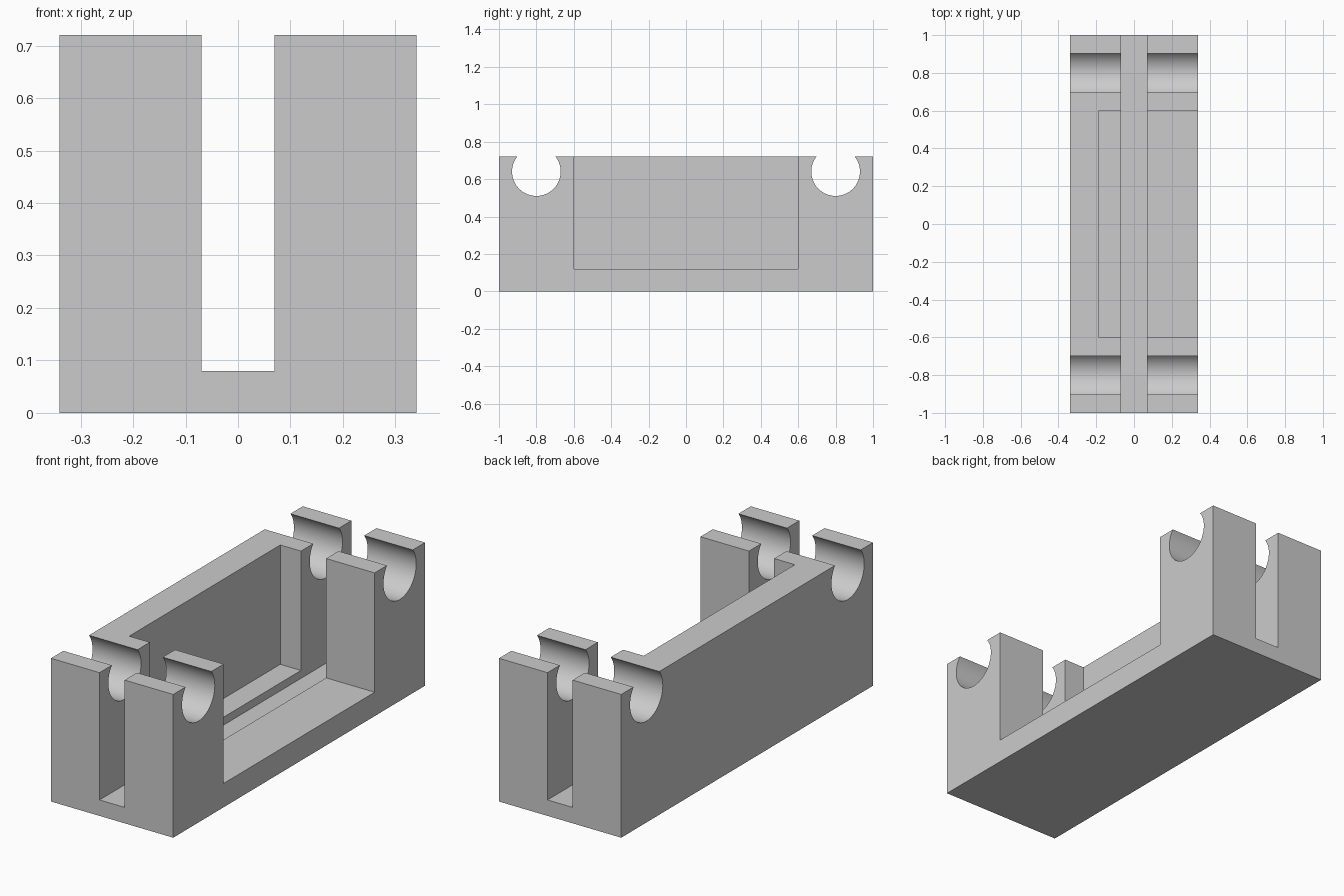
import bpy
import math

if "Cube" in bpy.data.objects:
    bpy.data.objects.remove(bpy.data.objects["Cube"])

HALF_X, HALF_Y, TOP = 0.34, 1.0, 0.72

grey = bpy.data.materials.new("plain grey")
grey.diffuse_color = (0.6, 0.6, 0.6, 1)
grey.use_nodes = True
grey.node_tree.nodes["Principled BSDF"].inputs["Base Color"].default_value = grey.diffuse_color


def box(name, x0, x1, y0, y1, z0, z1):
    bpy.ops.mesh.primitive_cube_add(
        size=1, location=((x0 + x1) / 2, (y0 + y1) / 2, (z0 + z1) / 2))
    ob = bpy.context.object
    ob.name = name
    ob.scale = (x1 - x0, y1 - y0, z1 - z0)
    bpy.ops.object.transform_apply(location=True, rotation=False, scale=True)
    return ob


def cut(body, cutter):
    mod = body.modifiers.new(cutter.name, 'BOOLEAN')
    mod.operation = 'DIFFERENCE'
    mod.solver = 'EXACT'
    mod.object = cutter
    bpy.context.view_layer.objects.active = body
    bpy.ops.object.modifier_apply(modifier=mod.name)
    bpy.data.objects.remove(cutter)


# Solid block
body = box("cradle_body", -HALF_X, HALF_X, -HALF_Y, HALF_Y, 0, TOP)

# Central pocket, open on the right side
cut(body, box("pocket_cutter", -0.185, 0.5, -0.6, 0.6, 0.12, 1))

# Lengthwise slot through both ends
cut(body, box("slot_cutter", -0.07, 0.07, -1.2, 1.2, 0.08, 1.1))

# Round snap-in grooves across each end
for side in (-1, 1):
    bpy.ops.mesh.primitive_cylinder_add(
        vertices=64, radius=0.13, depth=1, location=(0, side * 0.8, 0.64),
        rotation=(0, math.pi / 2, 0))
    groove = bpy.context.object
    groove.name = "groove_cutter"
    cut(body, groove)

# One colour, smooth grooves with sharp edges
body.data.materials.clear()
body.data.materials.append(grey)
bpy.ops.object.select_all(action='DESELECT')
body.select_set(True)
bpy.context.view_layer.objects.active = body
bpy.ops.object.shade_smooth_by_angle(angle=math.radians(30))
